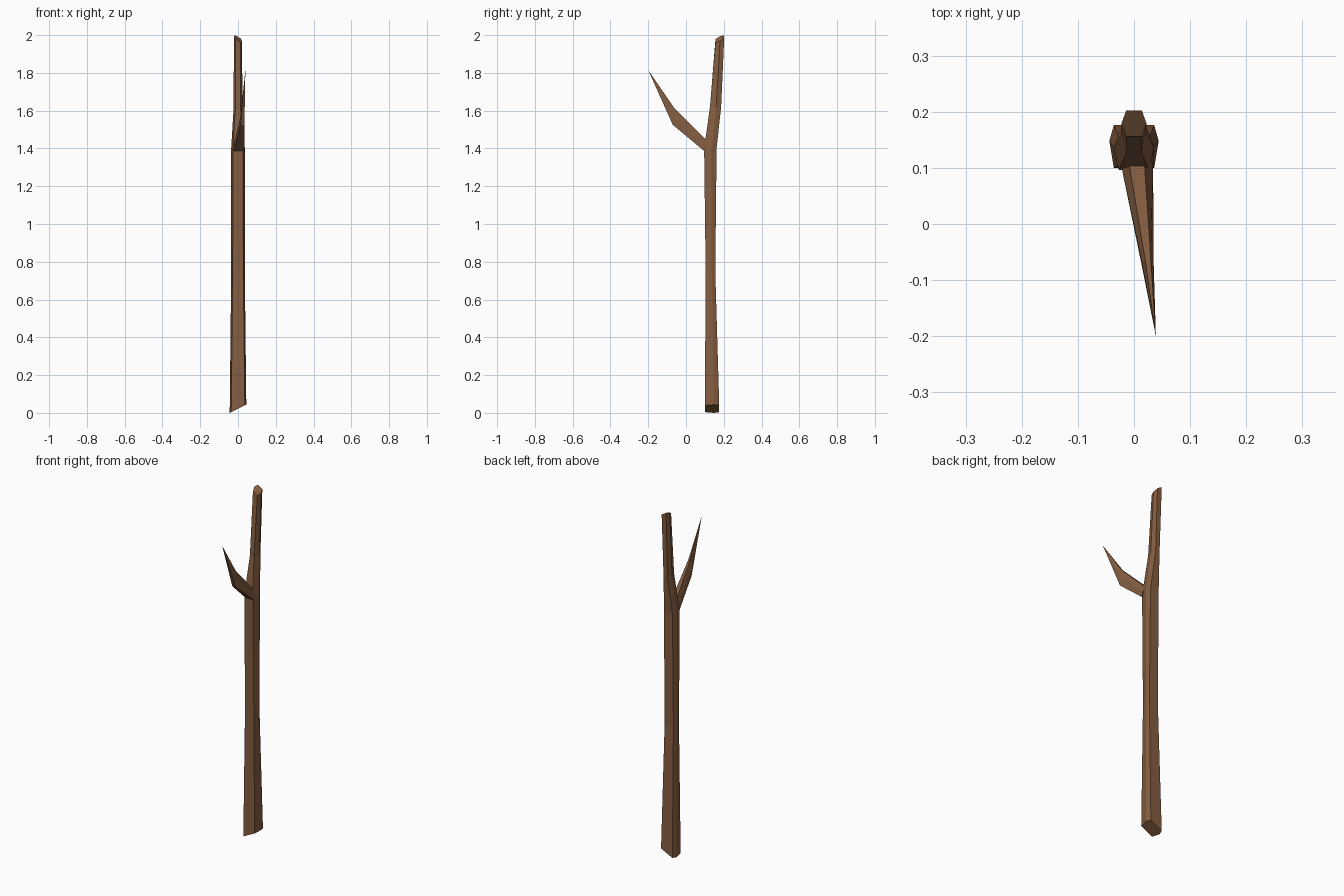
import bpy, bmesh

if "Cube" in bpy.data.objects:
    bpy.data.objects.remove(bpy.data.objects["Cube"])

bark = bpy.data.materials.new("brown bark")
bark.diffuse_color = (0.235, 0.112, 0.052, 1)
bark.use_nodes = True
bark.node_tree.nodes["Principled BSDF"].inputs["Base Color"].default_value = bark.diffuse_color


def loft(name, rings, tip=None):
    """Flat-shaded skin through equal-sized rings, optionally ending in a point."""
    bm = bmesh.new()
    loops = [[bm.verts.new(p) for p in ring] for ring in rings]
    n = len(loops[0])
    for a, b in zip(loops, loops[1:]):
        for i in range(n):
            j = (i + 1) % n
            bm.faces.new((a[i], a[j], b[j], b[i]))
    bm.faces.new(loops[0][::-1])
    if tip:
        t = bm.verts.new(tip)
        for i in range(n):
            bm.faces.new((loops[-1][i], loops[-1][(i + 1) % n], t))
    else:
        bm.faces.new(loops[-1])
    bmesh.ops.recalc_face_normals(bm, faces=bm.faces)
    mesh = bpy.data.meshes.new(name)
    bm.to_mesh(mesh)
    bm.free()
    mesh.materials.append(bark)
    ob = bpy.data.objects.new(name, mesh)
    bpy.context.collection.objects.link(ob)
    return ob


def hex_ring(w, flat, y0, ym, y1, z, slope_x=0, slope_y=0):
    """Six-sided section: corners at +-w, flat front and back of half width flat."""
    pts = [(-flat, y0), (flat, y0), (w, ym), (flat, y1), (-flat, y1), (-w, ym)]
    return [(x, y, z + slope_x * x + slope_y * (y - ym)) for x, y in pts]


# Trunk: obliquely cut foot, slight waist, bends back above the fork
loft("trunk", [
    hex_ring(0.044, 0.036, 0.100, 0.148, 0.176, 0.022, 0.5),
    hex_ring(0.036, 0.028, 0.104, 0.136, 0.155, 0.75),
    hex_ring(0.036, 0.027, 0.096, 0.136, 0.162, 1.40),
    hex_ring(0.023, 0.013, 0.127, 0.160, 0.186, 1.62),
    hex_ring(0.022, 0.014, 0.156, 0.180, 0.202, 1.981, -0.6, 0.45),
])

# Side branch: tapers forward and upward to a sharp tip
loft("side_branch", [
    [(-0.022, 0.102, 1.382), (0.034, 0.102, 1.382), (0.034, 0.110, 1.41),
     (0.018, 0.115, 1.438), (-0.010, 0.115, 1.438), (-0.024, 0.110, 1.41)],
    [(0.013, -0.070, 1.525), (0.034, -0.070, 1.525), (0.035, -0.068, 1.575),
     (0.030, -0.065, 1.618), (0.020, -0.065, 1.618), (0.014, -0.068, 1.575)],
], tip=(0.039, -0.200, 1.815))
